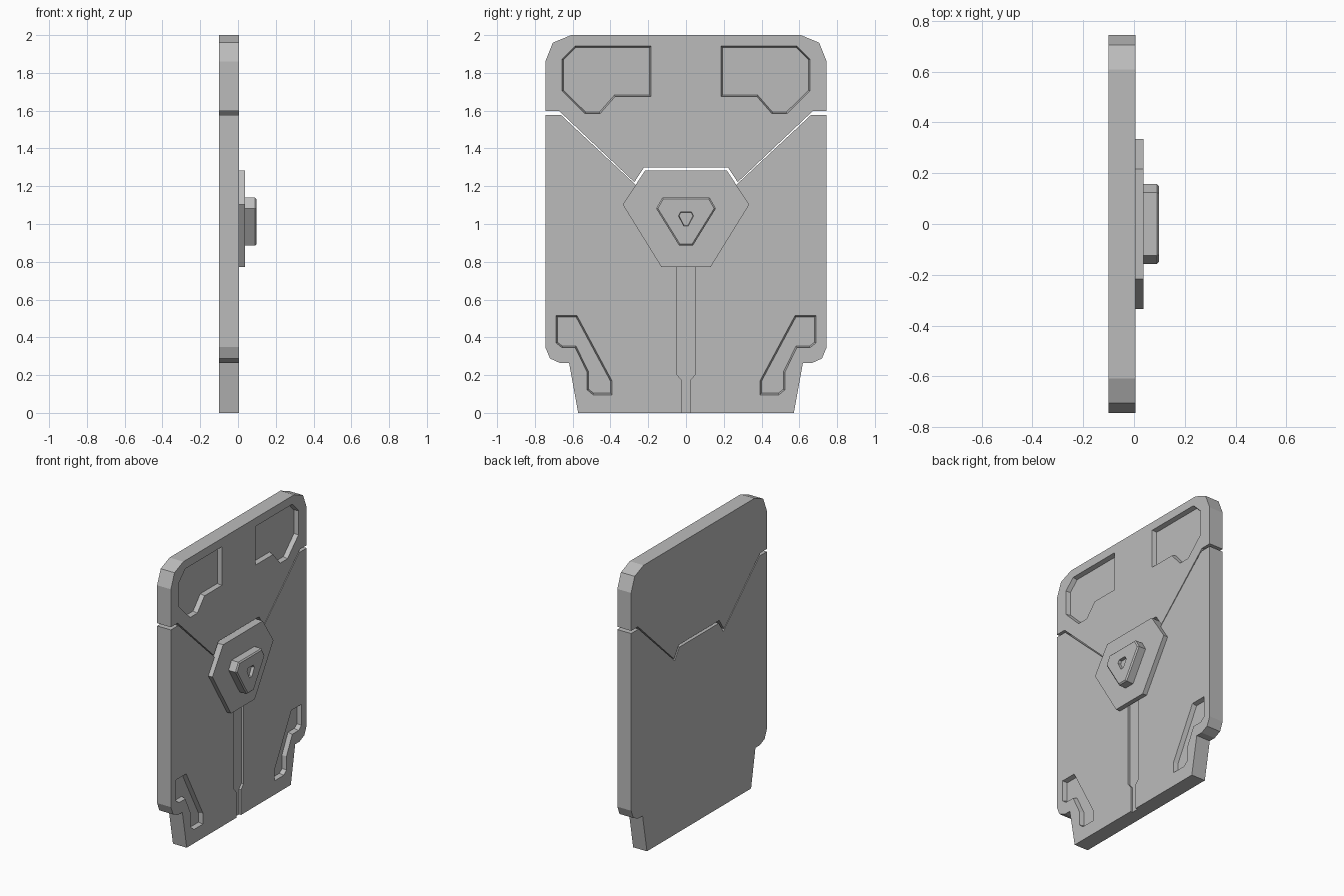
import bpy, bmesh
from mathutils import Vector

if "Cube" in bpy.data.objects:
    bpy.data.objects.remove(bpy.data.objects["Cube"])

grey = bpy.data.materials.new("mid_grey")
grey.diffuse_color = (0.5, 0.5, 0.5, 1)
grey.use_nodes = True
grey.node_tree.nodes["Principled BSDF"].inputs["Base Color"].default_value = grey.diffuse_color

BACK, FACE, HEX, TOP = -0.1, 0.006, 0.038, 0.098   # layer depths along x


def mirrored(half):
    """Close a right-hand half outline (top to bottom) with its mirror image."""
    return half + [(-y, z) for y, z in reversed(half)]


def inset(pts, d):
    """Move every edge of a (y, z) outline inward by d."""
    p = [Vector(q) for q in pts]
    n = len(p)
    area = sum(p[i].cross(p[(i + 1) % n]) for i in range(n))
    s = 1 if area > 0 else -1
    out = []
    for i in range(n):
        a = (p[i] - p[i - 1]).normalized()
        b = (p[(i + 1) % n] - p[i]).normalized()
        na, nb = Vector((-a.y, a.x)) * s, Vector((-b.y, b.x)) * s
        out.append(tuple(p[i] + (na + nb) * d / (1 + na.dot(nb))))
    return out


def prism(name, layers):
    """Loft matching outlines, given as (x, outline) pairs, into a solid."""
    bm = bmesh.new()
    rings = [[bm.verts.new((x, y, z)) for y, z in pts] for x, pts in layers]
    bm.faces.new(rings[0])
    bm.faces.new(rings[-1])
    for r, s in zip(rings, rings[1:]):
        for i in range(len(r)):
            j = (i + 1) % len(r)
            bm.faces.new((r[i], r[j], s[j], s[i]))
    bmesh.ops.recalc_face_normals(bm, faces=bm.faces[:])
    me = bpy.data.meshes.new(name)
    bm.to_mesh(me)
    bm.free()
    me.materials.append(grey)
    ob = bpy.data.objects.new(name, me)
    bpy.context.collection.objects.link(ob)
    return ob


def recess(ob, pts, x, depth, taper):
    """Cut a pocket with slightly sloped walls into the face at x."""
    above = 0.02
    cutter = prism("cutter", [(x - depth, inset(pts, taper)), (x, pts),
                              (x + above, pts)])
    cutter.hide_render = True
    mod = ob.modifiers.new("pocket", 'BOOLEAN')
    mod.object, mod.operation, mod.solver = cutter, 'DIFFERENCE', 'EXACT'
    bpy.context.view_layer.objects.active = ob
    bpy.ops.object.modifier_apply(modifier=mod.name)
    bpy.data.objects.remove(cutter)


def both_sides(pts):
    return pts, [(-y, z) for y, z in pts]


# Upper panel, its lower edge following the seam
upper = prism("upper_panel", [(x, mirrored([
    (0.608, 2.0), (0.705, 1.96), (0.745, 1.86), (0.745, 1.597), (0.67, 1.597),
    (0.2735, 1.2215), (0.222, 1.30)])) for x in (BACK, FACE)])

# Lower panel with the narrower foot
lower = prism("lower_panel", [(x, mirrored([
    (0.217, 1.282), (0.266, 1.207), (0.663, 1.578), (0.745, 1.578),
    (0.745, 0.348), (0.72, 0.288), (0.667, 0.264), (0.619, 0.264),
    (0.571, 0)])) for x in (BACK, FACE)])

# Upper window pockets
for pts in both_sides([(0.185, 1.942), (0.587, 1.942), (0.656, 1.873),
                       (0.656, 1.704), (0.534, 1.584), (0.455, 1.584),
                       (0.376, 1.674), (0.185, 1.674)]):
    recess(upper, pts, FACE, 0.03, 0.008)

# Lower corner pockets
for pts in both_sides([(0.688, 0.515), (0.577, 0.515), (0.392, 0.17),
                       (0.392, 0.096), (0.492, 0.096), (0.524, 0.122),
                       (0.524, 0.217), (0.587, 0.345), (0.656, 0.345),
                       (0.688, 0.37)]):
    recess(lower, pts, FACE, 0.03, 0.008)

# Central groove running out through the bottom edge
recess(lower, mirrored([(0.05, 0.79), (0.05, 0.205), (0.024, 0.175),
                        (0.024, -0.05)]), FACE, 0.015, 0)

# Hexagonal mount plate
hexagon = mirrored([(0.217, 1.282), (0.335, 1.103), (0.13, 0.772)])
prism("mount_plate", [(FACE, hexagon), (HEX, hexagon)])

# Raised boss with chamfered rim and a small pocket
boss = mirrored([(0.125, 1.14), (0.158, 1.082), (0.036, 0.885)])
knob = prism("boss", [(HEX, boss), (TOP - 0.008, boss),
                      (TOP, inset(boss, 0.008))])
recess(knob, mirrored([(0.029, 1.064), (0.04, 1.043), (0.012, 0.99)]),
       TOP, 0.02, 0.003)
